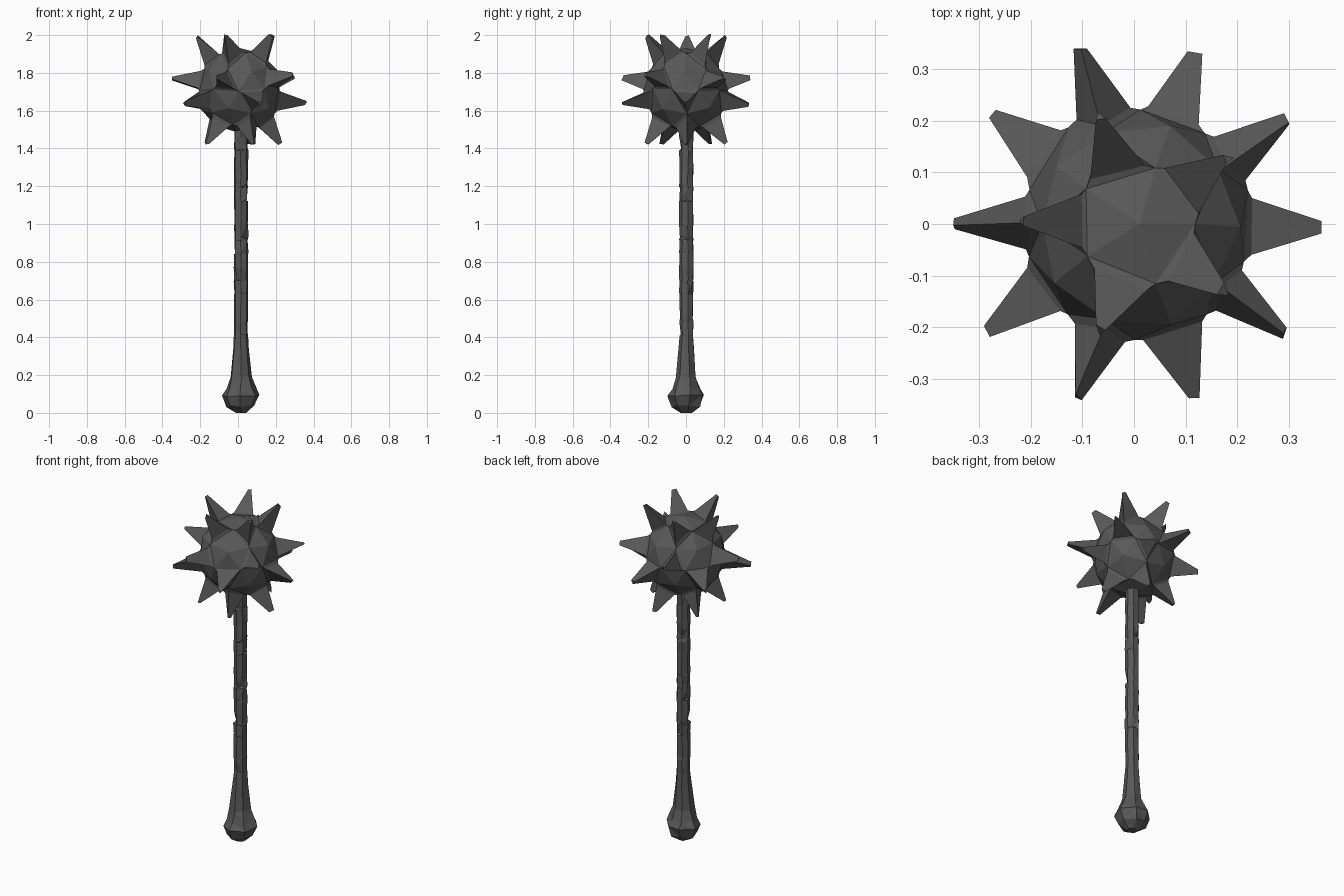
import bpy, bmesh, math, random
from mathutils import Vector

random.seed(4)
cube = bpy.data.objects.get("Cube")
if cube:
    bpy.data.objects.remove(cube, do_unlink=True)

iron = bpy.data.materials.new("dark iron")
iron.use_nodes = True
colour = (0.1, 0.1, 0.1, 1)
iron.diffuse_color = colour
iron.node_tree.nodes["Principled BSDF"].inputs["Base Color"].default_value = colour


def finish(bm, name, location=(0, 0, 0)):
    bmesh.ops.recalc_face_normals(bm, faces=bm.faces)
    mesh = bpy.data.meshes.new(name)
    bm.to_mesh(mesh)
    bm.free()
    mesh.materials.append(iron)
    obj = bpy.data.objects.new(name, mesh)
    obj.location = location
    bpy.context.collection.objects.link(obj)
    return obj


def jitter(amount):
    return Vector([random.uniform(-amount, amount) for _ in range(3)])


def scale_face(face, factor):
    centre = face.calc_center_median()
    for v in face.verts:
        v.co = centre + (v.co - centre) * factor


# Spiked head: the middle triangle of each icosahedron side grows a spike
BALL, REACH, TIP = 0.224, 0.36, 0.2
bm = bmesh.new()
bmesh.ops.create_icosphere(bm, subdivisions=2, radius=BALL)
bases = [f for f in bm.faces if all(len(v.link_edges) == 6 for v in f.verts)]
for v in bm.verts:
    v.co += jitter(0.007)
for face in bases:
    direction = face.calc_center_median().normalized()
    # Spike foot, slightly smaller than the facet
    foot = bmesh.ops.extrude_discrete_faces(bm, faces=[face])["faces"][0]
    scale_face(foot, 0.78)
    for v in foot.verts:
        v.co += direction * 0.012 + jitter(0.005)
    # Blunt spike tip
    tip = bmesh.ops.extrude_discrete_faces(bm, faces=[foot])["faces"][0]
    scale_face(tip, TIP)
    shift = direction * REACH - tip.calc_center_median()
    for v in tip.verts:
        v.co += shift + jitter(0.005)
finish(bm, "spiked_head", (0.006, 0, 1.71))

# Handle: rough lathed shaft ending in a faceted pommel, as height and radius
SIDES = 7
profile = [(0.0, 0.03), (0.035, 0.075), (0.09, 0.098), (0.13, 0.08),
           (0.19, 0.056), (0.34, 0.042), (0.5, 0.038), (1.0, 0.038),
           (1.3, 0.038), (1.6, 0.037)]
# Chips in the shaft: height, side, depth
chips = [(0.42, 5, 0.008), (0.64, 1, 0.013), (0.71, 4, 0.012), (0.85, 3, 0.014),
         (0.93, 6, 0.012), (1.13, 0, 0.013), (1.21, 2, 0.012), (1.4, 5, 0.01)]
rings = [(z, r, None, 0) for z, r in profile]
for z, side, depth in chips:
    rings += [(z - 0.012, 0.038, None, 0), (z, 0.038, side, depth),
              (z + 0.06, 0.038, None, 0)]
rings.sort(key=lambda ring: ring[0])

bm = bmesh.new()
previous = None
for z, r, chipped, depth in rings:
    loop = []
    for i in range(SIDES):
        a = math.tau * i / SIDES + 0.2
        radius = r - (depth if i == chipped else 0)
        rough = jitter(0.006 if 0 < z < 0.2 else 0.0025)
        if z == 0:
            rough.z = 0
        loop.append(bm.verts.new(Vector((radius * math.cos(a),
                                         radius * math.sin(a), z)) + rough))
    if previous:
        for i in range(SIDES):
            j = (i + 1) % SIDES
            bm.faces.new((previous[i], previous[j], loop[j], loop[i]))
    else:
        bm.faces.new(loop[::-1])
    previous = loop
bm.faces.new(previous)
bmesh.ops.triangulate(bm, faces=[f for f in bm.faces if len(f.verts) == 4])
finish(bm, "handle", (0.016, 0.003, 0))
